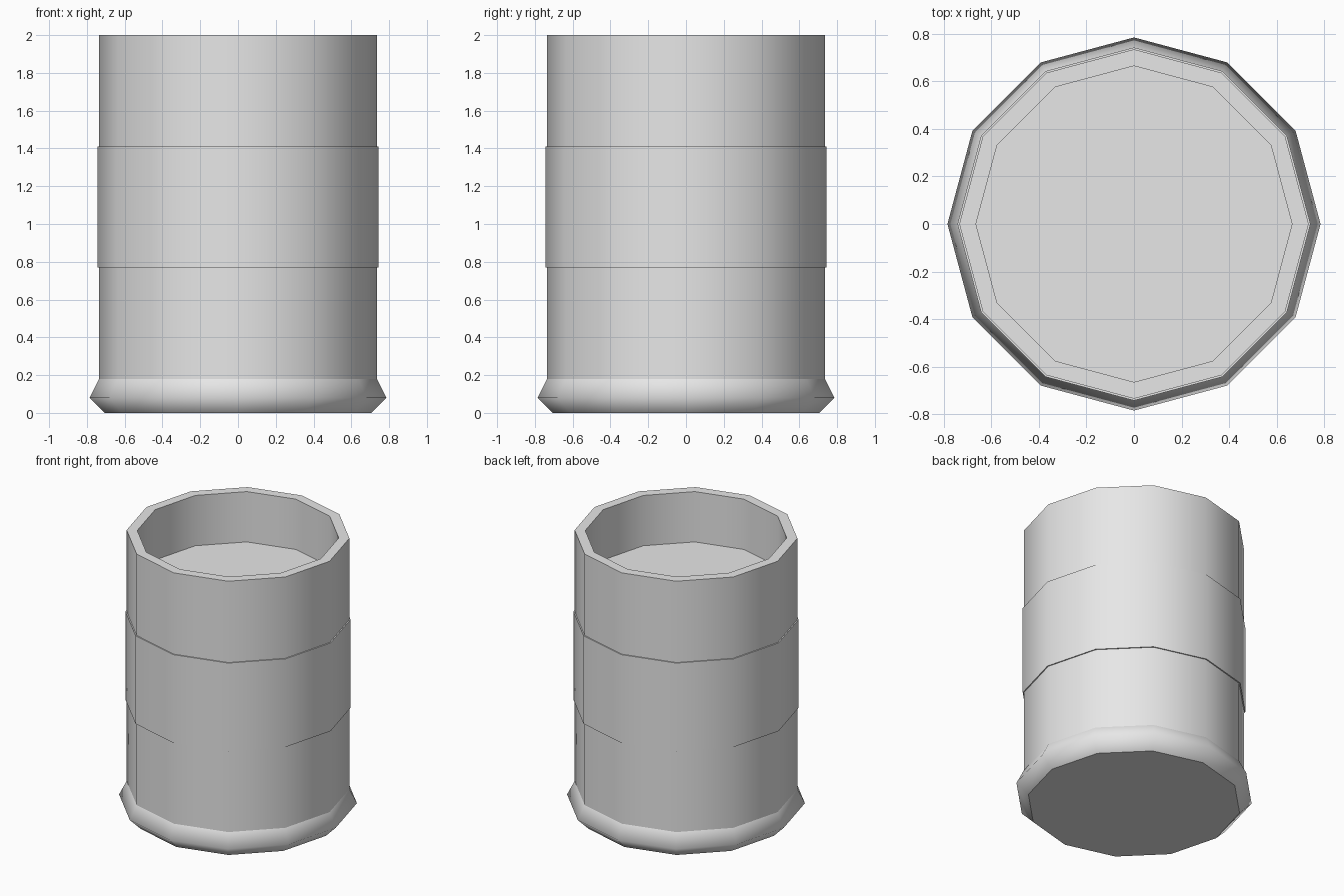
import bpy, bmesh, math

SIDES = 12

cube = bpy.data.objects.get("Cube")
if cube:
    bpy.data.objects.remove(cube, do_unlink=True)

grey = bpy.data.materials.new("plain grey")
grey.use_nodes = True
colour = (0.8, 0.8, 0.8, 1)
grey.diffuse_color = colour
grey.node_tree.nodes["Principled BSDF"].inputs["Base Color"].default_value = colour


def lathe(name, profile, angle, cap_start=False, cap_end=False):
    """Turn a (radius, height) profile, outer side running upward, into a 12-sided part."""
    bm = bmesh.new()
    rings = [[bm.verts.new((r * math.cos(i * math.tau / SIDES),
                            r * math.sin(i * math.tau / SIDES), z))
              for i in range(SIDES)] for r, z in profile]
    for low, high in zip(rings, rings[1:]):
        for i in range(SIDES):
            j = (i + 1) % SIDES
            bm.faces.new((low[i], low[j], high[j], high[i]))
    if cap_start:
        bm.faces.new(rings[0][::-1])
    if cap_end:
        bm.faces.new(rings[-1])
    mesh = bpy.data.meshes.new(name)
    bm.to_mesh(mesh)
    bm.free()
    mesh.materials.append(grey)
    obj = bpy.data.objects.new(name, mesh)
    bpy.context.collection.objects.link(obj)
    bpy.ops.object.select_all(action='DESELECT')
    obj.select_set(True)
    bpy.context.view_layer.objects.active = obj
    bpy.ops.object.shade_smooth_by_angle(angle=math.radians(angle))
    return obj


# Cup wall, rim and recessed floor
lathe("cup_body", [(0.735, 0.18), (0.735, 2), (0.665, 2), (0.665, 1.635)], 40, cap_end=True)

# Slightly raised sleeve around the middle
lathe("middle_band", [(0.735, 0.77), (0.743, 0.77), (0.743, 1.41), (0.735, 1.41)], 40)

# Flared foot and flat underside
lathe("flared_foot", [(0.705, 0), (0.785, 0.08), (0.735, 0.18)], 80)
lathe("underside", [(0.705, 0), (0.6, 0)][::-1], 40, cap_start=True)
bottom = bpy.data.objects["underside"].data
bottom.flip_normals() if bottom.polygons[0].normal.z > 0 else None
